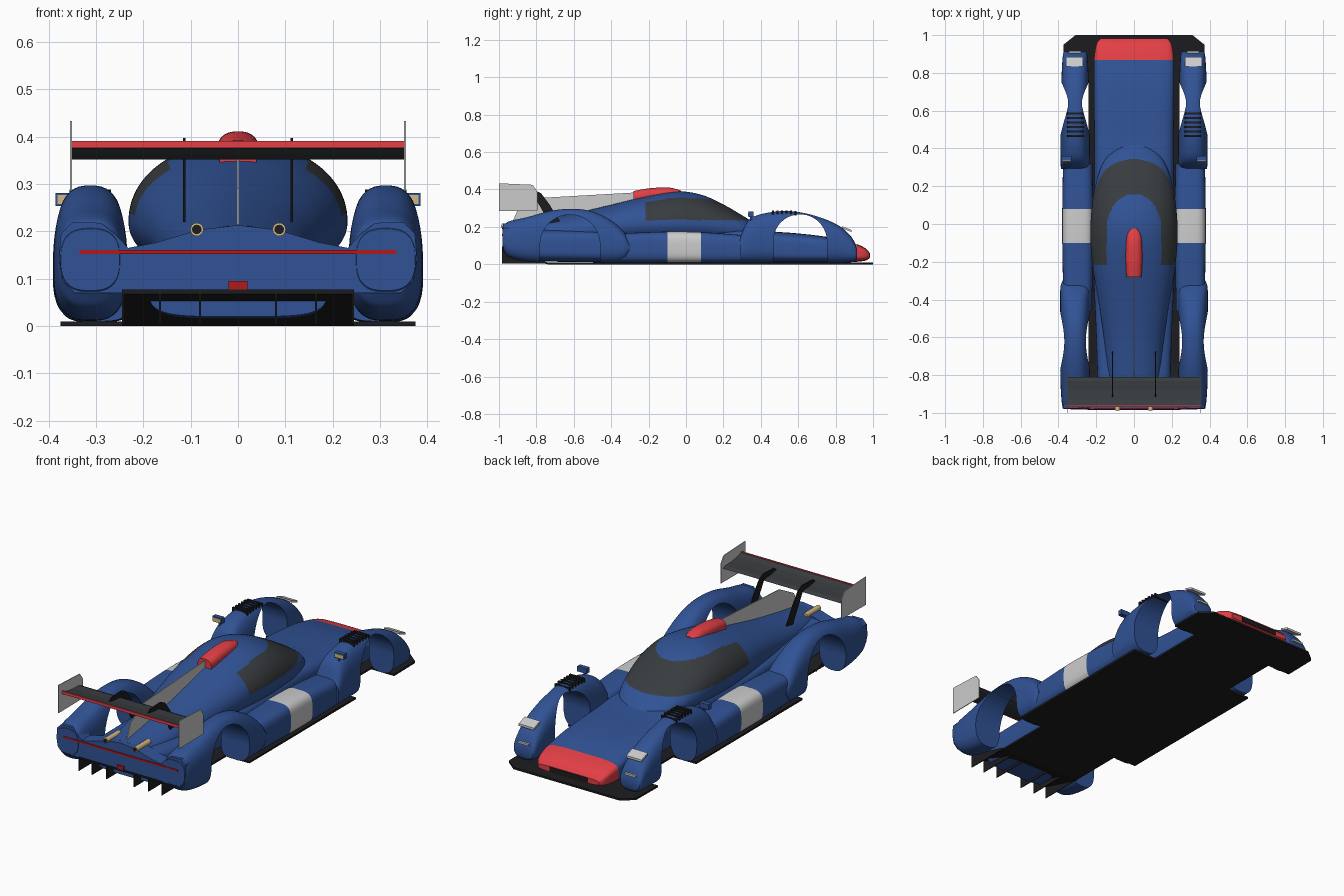
import bpy, bmesh, math
from mathutils import Vector

if "Cube" in bpy.data.objects:
    bpy.data.objects.remove(bpy.data.objects["Cube"])


def mat(name, r, g, b):
    m = bpy.data.materials.new(name)
    m.diffuse_color = (r, g, b, 1)
    m.use_nodes = True
    m.node_tree.nodes["Principled BSDF"].inputs["Base Color"].default_value = m.diffuse_color
    return m


BLUE = mat("blue_paint", .03, .085, .30)
RED = mat("red_paint", .76, .05, .06)
DARKRED = mat("tail_red", .45, .01, .01)
GLASS = mat("dark_glass", .04, .045, .05)
BLACK = mat("black", .012, .012, .014)
GOLD = mat("gold", .65, .48, .22)
WHITE = mat("white_paint", .8, .8, .8)


def finish(name, bm, mats, paint=None, smooth=False):
    bmesh.ops.recalc_face_normals(bm, faces=bm.faces)
    if paint:
        for f in bm.faces:
            f.material_index = paint(f.calc_center_median())
    me = bpy.data.meshes.new(name)
    bm.to_mesh(me)
    bm.free()
    for m in mats:
        if m:
            me.materials.append(m)
    ob = bpy.data.objects.new(name, me)
    bpy.context.collection.objects.link(ob)
    if smooth:
        bpy.ops.object.select_all(action='DESELECT')
        ob.select_set(True)
        bpy.context.view_layer.objects.active = ob
        bpy.ops.object.shade_smooth_by_angle(angle=math.radians(35))
    return ob


def prism(name, pts, axis, a, b, m=None, smooth=False):
    """Extrude a 2D outline along an axis from a to b."""
    place = {'x': lambda p, d: (d, p[0], p[1]),
             'y': lambda p, d: (p[0], d, p[1]),
             'z': lambda p, d: (p[0], p[1], d)}[axis]
    bm = bmesh.new()
    A = [bm.verts.new(place(p, a)) for p in pts]
    B = [bm.verts.new(place(p, b)) for p in pts]
    bm.faces.new(A)
    bm.faces.new(B)
    for i in range(len(pts)):
        j = (i + 1) % len(pts)
        bm.faces.new((A[i], A[j], B[j], B[i]))
    return finish(name, bm, [m], smooth=smooth)


def box(name, x0, x1, y0, y1, z0, z1, m=None):
    return prism(name, [(x0, y0), (x1, y0), (x1, y1), (x0, y1)], 'z', z0, z1, m)


def circle(u, v, r, n=24):
    return [(u + r * math.cos(2 * math.pi * i / n), v + r * math.sin(2 * math.pi * i / n)) for i in range(n)]


def resample(rows, steps):
    """Smooth interpolation of station rows keyed by y."""
    n = len(rows)

    def slope(i, k):
        a, b = rows[max(i - 1, 0)], rows[min(i + 1, n - 1)]
        return (b[k] - a[k]) / (b[0] - a[0])
    out = []
    for i in range(n - 1):
        h = rows[i + 1][0] - rows[i][0]
        for s in range(steps):
            t = s / steps
            row = [rows[i][0] + t * h]
            for k in range(1, len(rows[0])):
                row.append((2*t**3 - 3*t*t + 1) * rows[i][k] + (t**3 - 2*t*t + t) * h * slope(i, k)
                           + (3*t*t - 2*t**3) * rows[i+1][k] + (t**3 - t*t) * h * slope(i+1, k))
            out.append(row)
    return out + [list(rows[-1])]


def loft(name, rows, cx, n, mats, steps=6, seg=48, paint=None):
    """Rows: y, half width, top z, widest z, bottom z; superellipse sections."""
    bm = bmesh.new()
    rings = []
    for y, hw, zt, zm, zb in resample(rows, steps):
        ring = []
        for i in range(seg):
            t = 2 * math.pi * (i + .5) / seg
            c, s = math.cos(t), math.sin(t)
            x = cx + hw * math.copysign(abs(c) ** (2 / n), c)
            z = zm + (zt - zm if s > 0 else zm - zb) * math.copysign(abs(s) ** (2 / n), s)
            ring.append(bm.verts.new((x, y, z)))
        rings.append(ring)
    bm.faces.new(rings[0])
    bm.faces.new(rings[-1])
    for a, b in zip(rings, rings[1:]):
        for i in range(seg):
            j = (i + 1) % seg
            bm.faces.new((a[i], a[j], b[j], b[i]))
    return finish(name, bm, mats, paint, True)


def cut_wheel_hole(ob, y, z, r):
    arc = [(y + r * math.cos(math.pi * i / 40), z + r * math.sin(math.pi * i / 40)) for i in range(41)]
    cutter = prism("wheel_cutter", arc + [(y - r, -.1), (y + r, -.1)], 'x', -.6, .6)
    cutter.hide_render = True
    mod = ob.modifiers.new("wheel_hole", 'BOOLEAN')
    mod.object, mod.operation, mod.solver = cutter, 'DIFFERENCE', 'EXACT'
    bpy.context.view_layer.objects.active = ob
    bpy.ops.object.modifier_apply(modifier=mod.name)
    bpy.data.objects.remove(cutter)
    bpy.ops.object.select_all(action='DESELECT')
    ob.select_set(True)
    if BLUE.name not in ob.data.materials:
        ob.data.materials.append(BLUE)
    bpy.ops.object.shade_smooth_by_angle(angle=math.radians(35))


# Floor with front splitter and wheel cut-outs
half = [(.31, 1), (.372, .95), (.375, .77), (.24, .77), (.24, .45), (.375, .45), (.375, -.44),
        (.24, -.44), (.24, -.74)]
prism("floor", half + [(-x, y) for x, y in reversed(half)], 'z', 0, .01, BLACK)

# Main hull with red nose
hull = [(-.93, .19, .19, .10, .02), (-.6, .20, .185, .10, .012), (-.2, .215, .18, .09, .01),
        (.2, .21, .195, .09, .01), (.35, .21, .188, .09, .01), (.47, .21, .175, .085, .01),
        (.6, .212, .165, .08, .01), (.75, .213, .147, .075, .01), (.86, .212, .122, .065, .01),
        (.92, .206, .105, .06, .014), (.96, .195, .085, .055, .02), (.982, .178, .062, .048, .032)]
loft("hull", hull, 0, 4.5, [BLUE, RED], 8, 64, lambda c: int(c.y > .868))
box("nose_grille", -.11, .11, .95, .985, .036, .06, BLACK)

# Canopy and engine cover, glass wraps around the blue roof
canopy = [(-.95, .125, .212, .13, .08), (-.8, .14, .235, .15, .1), (-.6, .16, .272, .17, .1),
          (-.4, .19, .318, .2, .1), (-.25, .215, .355, .215, .1), (-.1, .23, .384, .22, .1),
          (0, .23, .388, .22, .1), (.1, .222, .366, .215, .1), (.2, .205, .32, .2, .1),
          (.3, .175, .262, .185, .1), (.36, .14, .224, .17, .1), (.42, .08, .18, .15, .1)]


def is_glass(c):
    roof = (c.x / .145) ** 2 + ((c.y + .03) / .19) ** 2 < 1 or (c.y < -.03 and abs(c.x) < .145)
    return int(c.y > -.22 and c.z > .236 and not roof)


loft("canopy", canopy, 0, 2.1, [BLUE, GLASS], 14, 160, is_glass)

# Roof intake and spine fin
intake = [(-.28, .040, .392, .36, .32), (-.2, .044, .406, .37, .34), (-.1, .042, .411, .375, .35),
          (-.05, .034, .402, .38, .36), (-.025, .015, .393, .385, .37)]
loft("roof_intake", intake, 0, 2.4, [RED], 6, 32)
prism("spine_fin", [(-.25, .385), (-.78, .355), (-.9, .29), (-.94, .2), (-.6, .25), (-.25, .33)],
      'x', -.002, .002)

front = [(.29, .075, .15, .08, .012), (.325, .077, .225, .1, .01), (.38, .078, .262, .11, .01),
         (.5, .078, .284, .115, .01), (.6, .077, .280, .115, .01), (.72, .074, .250, .11, .01),
         (.82, .070, .205, .10, .01), (.88, .066, .152, .08, .012), (.905, .062, .11, .07, .016),
         (.914, .055, .08, .06, .03)]
rear = [(-.98, .062, .205, .14, .075), (-.95, .070, .228, .13, .04), (-.85, .077, .252, .12, .015),
        (-.72, .079, .287, .12, .01), (-.6, .079, .297, .12, .01), (-.5, .079, .282, .12, .01),
        (-.4, .079, .235, .11, .01), (-.33, .077, .172, .1, .02), (-.30, .066, .12, .09, .06)]
side = [(-.46, .075, .16, .09, .01), (-.1, .082, .175, .09, .008), (.08, .082, .172, .09, .008),
        (.32, .078, .155, .08, .01)]

for s, tag in ((1, "right"), (-1, "left")):
    # Fenders with open wheel arches
    cut_wheel_hole(loft("front_fender_" + tag, front, s * .312, 2.7, [BLUE]), .61, .124, .143)
    cut_wheel_hole(loft("rear_fender_" + tag, rear, s * .312, 2.7, [BLUE]), -.62, .105, .16)
    # Side pod with white band
    pod = loft("side_pod_" + tag, side, s * .298, 3.6, [BLUE, WHITE], 12, 48,
               lambda c: int(-.1 < c.y < .08))
    # Headlights
    lamp = [(.835, .192), (.885, .172), (.885, .184), (.835, .203)]
    prism("headlight_" + tag, lamp, 'x', s * .27, s * .36, WHITE)
    box("lower_lamp_" + tag, s * .28, s * .345, .88, .917, .098, .108, WHITE)
    # Fender louvres
    for i in range(6):
        y = .46 + i * .024
        box(f"louvre_{tag}_{i}", s * .268, s * .356, y, y + .01, .262, .288 - .004 * (abs(i - 2) > 2), BLACK)
    # Mirror
    box("mirror_" + tag, s * .33, s * .385, .335, .36, .254, .281, BLUE)
    box("mirror_glass_" + tag, s * .334, s * .381, .332, .335, .258, .277, GOLD)
    box("mirror_stalk_" + tag, s * .345, s * .353, .343, .352, .19, .256, BLUE)
    # Wing end plate and swan-neck strut
    prism("end_plate_" + tag, [(-1, .285), (-1, .433), (-.82, .425), (-.795, .39), (-.795, .287)],
          'x', s * .351, s * .355)
    strut = [(-.915, .378), (-.9, .393), (-.81, .397), (-.775, .38), (-.73, .32), (-.675, .23),
             (-.73, .22), (-.775, .30), (-.81, .36)]
    prism("wing_strut_" + tag, strut, 'x', s * .111, s * .116, BLACK)
    # Exhaust
    prism("exhaust_" + tag, circle(s * .087, .204, .014), 'y', -.985, -.87, GOLD, True)
    prism("exhaust_bore_" + tag, circle(s * .087, .204, .010), 'y', -.987, -.98, BLACK)

# Rear wing
wing = [(-.965, .378), (-.93, .362), (-.88, .352), (-.83, .352), (-.81, .36),
        (-.83, .368), (-.88, .369), (-.93, .376), (-.965, .388)]
prism("rear_wing", wing, 'x', -.352, .352, GLASS)
box("wing_flap", -.352, .352, -.969, -.962, .376, .391, RED)

# Tail panel, light bar and rain light
edge = [(.345, .07), (.37, .095), (.378, .14), (.374, .195), (.35, .219), (.29, .218), (.26, .195),
        (.232, .165), (.17, .177), (.085, .203)]
prism("tail_panel", edge + [(0, .213)] + [(-x, z) for x, z in reversed(edge)], 'y', -.978, -.9, BLUE)
box("light_bar", -.335, .335, -.983, -.975, .152, .161, DARKRED)
box("rain_light", -.02, .02, -.985, -.975, .077, .095, DARKRED)

# Diffuser ramp and strakes
prism("diffuser", [(-.74, 0), (-.985, .068), (-.985, .077), (-.74, .01)], 'x', -.245, .245, BLACK)
for i, x in enumerate((-.243, -.165, -.08, .08, .165, .243)):
    prism(f"diffuser_strake_{i}", [(-.76, .004), (-.985, .004), (-.985, .07), (-.76, .012)],
          'x', x - .002, x + .002, BLACK)
